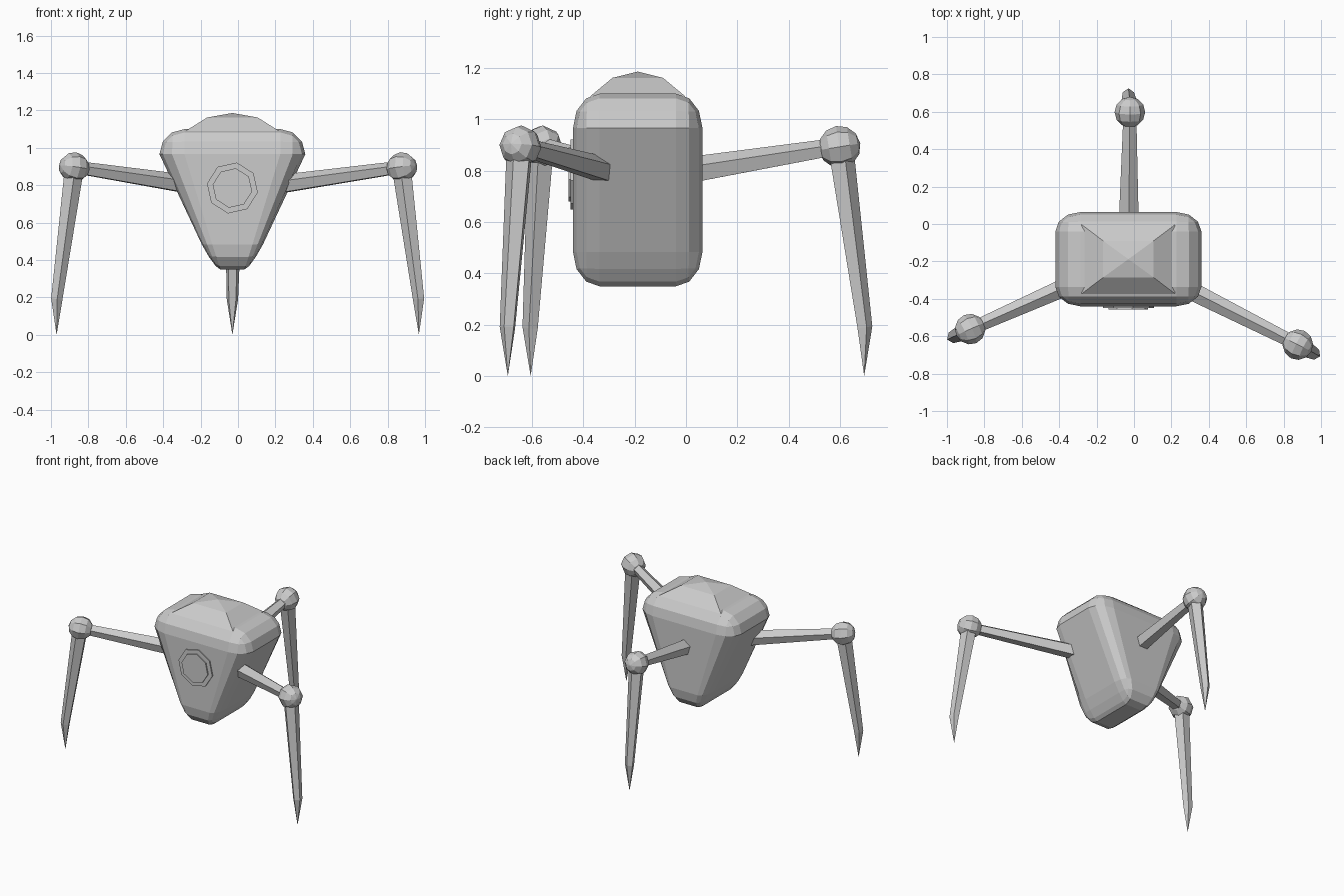
import bpy, bmesh, math
from mathutils import Vector, Matrix

if "Cube" in bpy.data.objects:
    bpy.data.objects.remove(bpy.data.objects["Cube"])

CX, CY = -0.03, -0.188


def finish(bm, name):
    bmesh.ops.recalc_face_normals(bm, faces=bm.faces)
    me = bpy.data.meshes.new(name)
    bm.to_mesh(me)
    bm.free()
    ob = bpy.data.objects.new(name, me)
    bpy.context.collection.objects.link(ob)
    return ob


def loft(name, stations, sides, up):
    """Prism through (centre, radius) stations; radius 0 makes a point."""
    bm = bmesh.new()
    axis = (stations[1][0] - stations[0][0]).normalized()
    u = (up - axis * up.dot(axis)).normalized()
    v = axis.cross(u)
    rings = []
    for c, r in stations:
        n = sides if r else 1
        rings.append([bm.verts.new(c + r * (u * math.cos(2 * math.pi * i / sides)
                                            + v * math.sin(2 * math.pi * i / sides)))
                      for i in range(n)])
    for a, b in zip(rings, rings[1:]):
        for i in range(sides):
            j = (i + 1) % sides
            if len(b) == 1:
                bm.faces.new((a[i], a[j], b[0]))
            else:
                bm.faces.new((a[i], a[j], b[j], b[i]))
    for ring in (rings[0], rings[-1]):
        if len(ring) > 1:
            bm.faces.new(ring)
    return finish(bm, name)


# Body: rounded box, narrowed toward the bottom
bm = bmesh.new()
bmesh.ops.create_cube(bm, size=1)
bmesh.ops.scale(bm, vec=(0.78, 0.655, 0.75), verts=bm.verts)
bmesh.ops.bevel(bm, geom=bm.edges[:], offset=0.134, offset_type='OFFSET',
                segments=3, profile=0.5, affect='EDGES')
for vert in bm.verts:
    z = vert.co.z + 0.725
    taper = min(1, 0.255 + 0.745 * (z - 0.35) / 0.605)
    vert.co = (CX + vert.co.x * taper, CY + vert.co.y * 0.77, z)
finish(bm, "body")

# Top cap: four-sided faceted dome
bm = bmesh.new()
rings = []
for hx, hy, z in ((0.25, 0.185, 1.09), (0.135, 0.098, 1.162)):
    rings.append([bm.verts.new((CX + sx * hx, CY + sy * hy, z))
                  for sx, sy in ((-1, -1), (1, -1), (1, 1), (-1, 1))])
peak = bm.verts.new((CX, CY, 1.186))
for i in range(4):
    j = (i + 1) % 4
    bm.faces.new((rings[0][i], rings[0][j], rings[1][j], rings[1][i]))
    bm.faces.new((rings[1][i], rings[1][j], peak))
bm.faces.new(rings[0])
finish(bm, "top_cap")

# Round eye plates on the front
for name, r, y in (("eye_rim", 0.138, -0.449), ("eye_lens", 0.107, -0.458)):
    loft(name, [(Vector((CX, -0.42, 0.785)), r), (Vector((CX, y, 0.785)), r)],
         8, Vector((0.17, 0, 0.98)))

# Three legs: arm, knee ball and pointed shin
hub = Vector((CX, CY, 0.765))
for name, knee, foot in (
        ("right", (0.876, -0.645, 0.895), (0.967, -0.694, 0)),
        ("left", (-0.876, -0.562, 0.895), (-0.970, -0.605, 0)),
        ("back", (-0.022, 0.598, 0.893), (-0.030, 0.694, 0))):
    knee, foot = Vector(knee), Vector(foot)
    out = (knee - hub).normalized()
    loft(name + "_arm", [(hub + out * 0.2, 0.056), (knee, 0.036)], 5, Vector((0, 0, 1)))
    flat = Vector((out.x, out.y, 0))
    loft(name + "_shin", [(knee, 0.054), (foot + Vector((0, 0, 0.19)), 0.032), (foot, 0)],
         5, flat)
    bm = bmesh.new()
    bmesh.ops.create_uvsphere(
        bm, u_segments=8, v_segments=6, radius=0.082,
        matrix=Matrix.Translation(knee) @ out.to_track_quat('Z', 'Y').to_matrix().to_4x4())
    finish(bm, name + "_knee")
